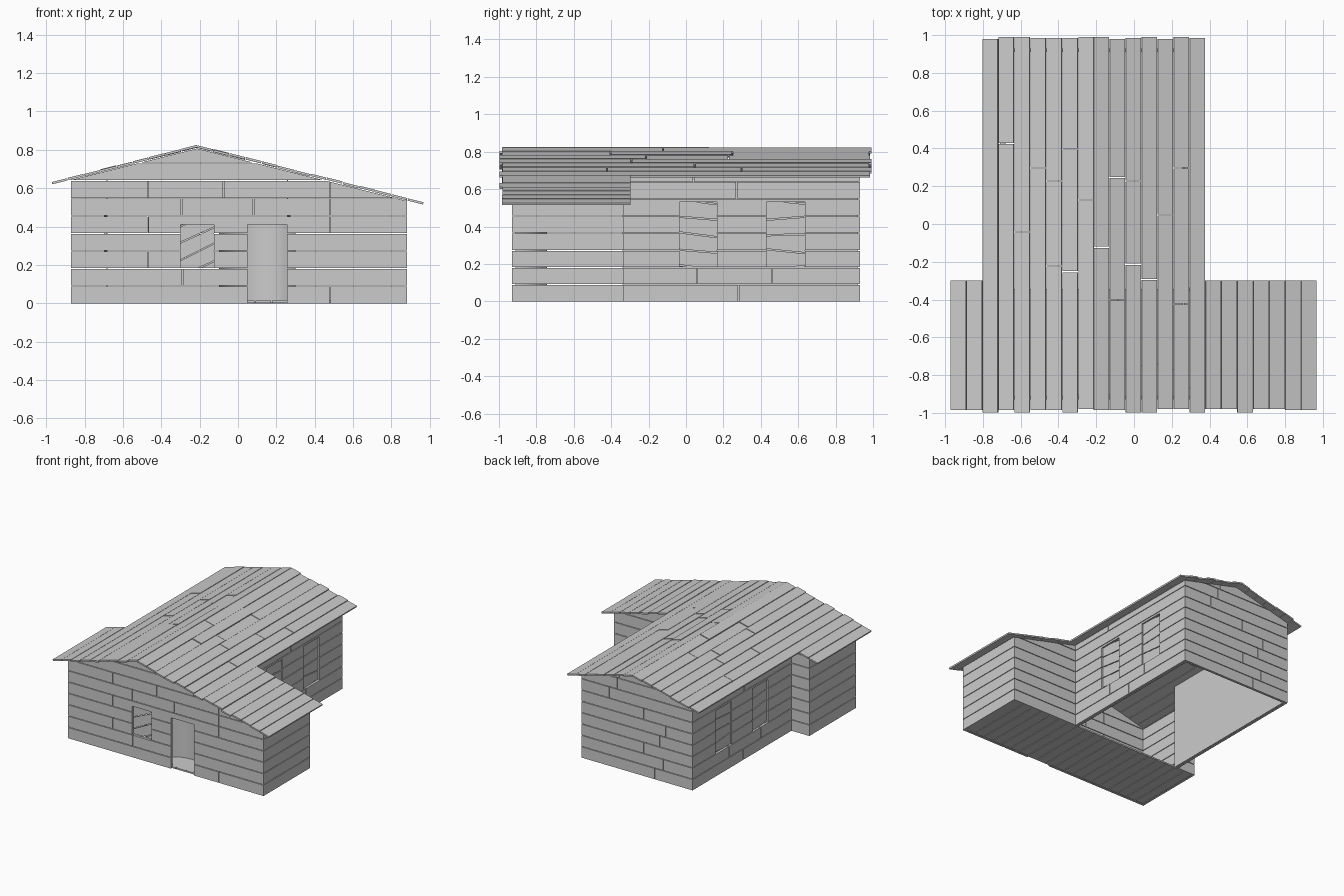
import bpy, bmesh, math, random
from mathutils import Vector

if "Cube" in bpy.data.objects:
    bpy.data.objects.remove(bpy.data.objects["Cube"])

random.seed(4)
RX, RZ, SL = -0.213, 0.825, 0.25      # ridge position and roof slope
ROW, GAP, TH = 0.0917, 0.005, 0.02    # plank height, joint gap, thickness


def finish(name, bm, th=TH):
    me = bpy.data.meshes.new(name)
    bm.to_mesh(me)
    bm.free()
    ob = bpy.data.objects.new(name, me)
    bpy.context.collection.objects.link(ob)
    if th:
        m = ob.modifiers.new("thickness", 'SOLIDIFY')
        m.thickness = th
        m.offset = 0
    return ob


def face(bm, pts):
    bm.faces.new([bm.verts.new(p) for p in pts])


def clip(bm, co, no):
    geom = bm.verts[:] + bm.edges[:] + bm.faces[:]
    bmesh.ops.bisect_plane(bm, geom=geom, plane_co=co, plane_no=no, clear_outer=True)


def clip_roof(bm):
    for s in (-1, 1):
        clip(bm, (RX, 0, RZ - 0.018), (s * SL, 0, 1))


def cut_rect(r, o):
    """Rectangle r minus opening o, as up to four rectangles."""
    a, b, c, d = r
    p, q, e, f = o
    if q <= a or p >= b or f <= c or e >= d:
        return [r]
    out, l, h = [], max(a, p), min(b, q)
    if a < p: out.append((a, p, c, d))
    if b > q: out.append((q, b, c, d))
    if c < e: out.append((l, h, c, e))
    if d > f: out.append((l, h, f, d))
    return out


def wall(name, axis, pos, u0, u1, openings=(), joints=None):
    """Plank wall; axis 'x' runs along x at y=pos, 'y' runs along y at x=pos."""
    bm = bmesh.new()
    P = (lambda u, z: (u, pos, z)) if axis == 'x' else (lambda u, z: (pos, u, z))
    for k in range(9):
        js = joints.get(k, []) if joints is not None else [random.uniform(u0 + .2, u1 - .2)]
        ends = [u0] + sorted(js) + [u1]
        for i, (a, b) in enumerate(zip(ends, ends[1:])):
            rects = [(a + (GAP / 2 if i else 0), b - (GAP / 2 if b < u1 else 0),
                      k * ROW, (k + 1) * ROW - GAP)]
            for o in openings:
                rects = [s for r in rects for s in cut_rect(r, o)]
            for a2, b2, c, d in rects:
                face(bm, [P(a2, c), P(b2, c), P(b2, d), P(a2, d)])
    clip_roof(bm)
    return finish(name, bm)


def boarded_window(name, axis, pos, o, slopes):
    """Crooked boards nailed behind an opening."""
    u0, u1, z0, z1 = o
    P = (lambda u, z: (u, pos, z)) if axis == 'x' else (lambda u, z: (pos, u, z))
    bm = bmesh.new()
    for k in range(-1, 6):
        s = slopes[k % len(slopes)] * (u1 - u0) / 2
        s2 = slopes[(k + 1) % len(slopes)] * (u1 - u0) / 2
        c, d = z0 + k * 0.088, z0 + (k + 1) * 0.088 - 0.006
        face(bm, [P(u0, c - s), P(u1, c + s), P(u1, d + s2), P(u0, d - s2)])
    clip(bm, P(0, z0), (0, 0, -1))
    clip(bm, P(0, z1), (0, 0, 1))
    finish(name, bm, 0.012)


# Walls of the front wing
win_f, door = (-0.3, -0.125, 0.183, 0.412), (0.05, 0.255, -0.01, 0.412)
wall("front_wall", 'x', -0.92, -0.87, 0.88, [win_f, door],
     {0: [0.48], 1: [-0.29], 2: [-0.47], 3: [0.15], 4: [-0.47, 0.48],
      5: [-0.295, 0.08, 0.48], 6: [-0.47, -0.075, 0.48]})
wall("wing_left_wall", 'y', -0.86, -0.93, -0.34, joints={})
wall("wing_right_wall", 'y', 0.87, -0.93, -0.34, joints={})
wall("wing_back_left_wall", 'x', -0.345, -0.87, -0.71, joints={})
wall("wing_back_right_wall", 'x', -0.345, 0.285, 0.88, joints={})

# Walls of the rear block with boarded windows and plain inner panels
wins = [(-0.035, 0.165, 0.183, 0.53), (0.43, 0.635, 0.183, 0.53)]
side_joints = {0: [0.28], 1: [0.06, 0.46], 6: [0.27], 7: [0.04]}
for side, x, inn in (("left", -0.70, 1), ("right", 0.275, -1)):
    wall("rear_%s_wall" % side, 'y', x, -0.34, 0.93, wins, side_joints)
    for n, (w, sl) in enumerate(zip(wins, ([-0.13, -0.08], [0.08, -0.1, 0.03]))):
        boarded_window("%s_window_%d" % (side, n + 1), 'y', x + inn * 0.008, w, sl)
    bm = bmesh.new()
    xi = x + inn * 0.017
    face(bm, [(xi, -0.34, 0), (xi, 0.92, 0), (xi, 0.92, 0.8), (xi, -0.34, 0.8)])
    clip_roof(bm)
    finish("%s_inner_panel" % side, bm, 0.006)
wall("rear_wall", 'x', 0.92, -0.71, 0.285)
boarded_window("front_window", 'x', -0.905, win_f, [0.45, 0.5])

# Plank floor of the front wing
bm = bmesh.new()
n = 20
for i in range(n):
    a = -0.86 + i * 1.73 / n
    b = a + 1.73 / n - GAP
    face(bm, [(a, -0.92, 0.008), (b, -0.92, 0.008), (b, -0.345, 0.008), (a, -0.345, 0.008)])
finish("wing_floor", bm, 0.012)

# Rounded door recess behind the doorway
bm = bmesh.new()
arc = [(0.1 + 0.2 * math.cos(t), -0.912 + 0.17 * math.sin(t))
       for t in (math.pi * i / 20 for i in range(21))]
for (x0, y0), (x1, y1) in zip(arc, arc[1:]):
    face(bm, [(x0, y0, 0.005), (x1, y1, 0.005), (x1, y1, 0.415), (x0, y0, 0.415)])
for z in (0.018, 0.415):
    face(bm, [(x, y, z) for x, y in arc])
bmesh.ops.remove_doubles(bm, verts=bm.verts[:], dist=1e-4)
ob = finish("door_recess", bm, 0)
bpy.context.view_layer.objects.active = ob
ob.select_set(True)
bpy.ops.object.shade_smooth_by_angle()

# Roof boards, running along y on each slope
W = 0.0845
right_joints = [[-0.12], [0.25, -0.4], [0.23, -0.21], [-0.29], [0.05], [0.3, -0.42]]
left_joints = [[0.13], [0.4, -0.25], [0.23, -0.22], [0.3], [-0.04], [0.43]]
for name, s, cols, main, joints in (("roof_right", 1, 14, 7, [[-0.12]] + right_joints[1:]),
                                    ("roof_left", -1, 9, 7, left_joints)):
    bm = bmesh.new()
    for i in range(cols):
        w0 = i * W
        w1 = w0 + W - 0.004
        y0 = -0.985 + random.choice((0, 0.005, -0.012))
        y1 = (0.985 + random.choice((0, 0.005, 0.012))) if i < main else -0.292
        js = sorted(joints[i]) if i < len(joints) else []
        ends = [y0] + js + [y1]
        for a, b in zip(ends, ends[1:]):
            lift = random.uniform(-0.003, 0.002) - 0.007
            f = [(RX + s * w, y, RZ - SL * w + lift)
                 for w, y in ((w0, a), (w1, a), (w1, b - 0.006), (w0, b - 0.006))]
            face(bm, f)
    finish(name, bm, 0.012)
